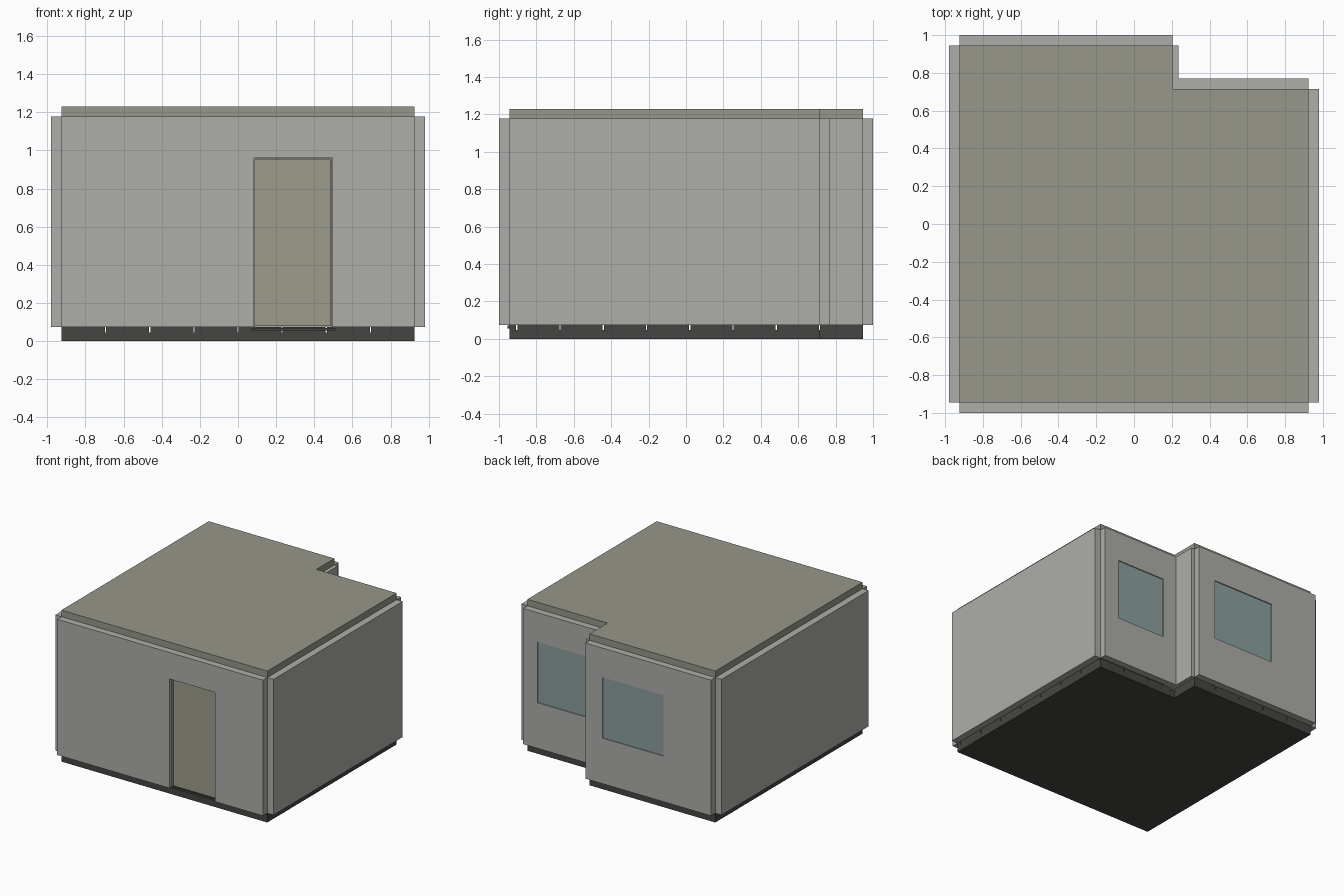
import bpy, bmesh

if "Cube" in bpy.data.objects:
    bpy.data.objects.remove(bpy.data.objects["Cube"])

def material(name, rgb):
    m = bpy.data.materials.new(name)
    m.diffuse_color = (*rgb, 1)
    m.use_nodes = True
    m.node_tree.nodes["Principled BSDF"].inputs["Base Color"].default_value = m.diffuse_color
    return m

WALL = material("wall_plaster", (0.42, 0.43, 0.40))
ROOF = material("roof_concrete", (0.31, 0.31, 0.26))
BASE = material("dark_base", (0.06, 0.06, 0.055))
DOOR = material("door_paint", (0.34, 0.33, 0.26))
GLASS = material("window_glass", (0.26, 0.35, 0.35))

def finish(name, bm, mat):
    bmesh.ops.recalc_face_normals(bm, faces=bm.faces[:])
    me = bpy.data.meshes.new(name)
    bm.to_mesh(me)
    bm.free()
    ob = bpy.data.objects.new(name, me)
    bpy.context.collection.objects.link(ob)
    if mat:
        me.materials.append(mat)
    return ob

def add_prism(bm, outline, z0, z1):
    face = bm.faces.new([bm.verts.new((x, y, z0)) for x, y in outline])
    ext = bmesh.ops.extrude_face_region(bm, geom=[face])
    verts = [v for v in ext["geom"] if isinstance(v, bmesh.types.BMVert)]
    bmesh.ops.translate(bm, verts=verts, vec=(0, 0, z1 - z0))

def rect(x0, x1, y0, y1):
    return [(x0, y0), (x1, y0), (x1, y1), (x0, y1)]

def prism(name, outline, z0, z1, mat):
    bm = bmesh.new()
    add_prism(bm, outline, z0, z1)
    return finish(name, bm, mat)

def box(name, x0, x1, y0, y1, z0, z1, mat):
    return prism(name, rect(x0, x1, y0, y1), z0, z1, mat)

def cut(wall, x0, x1, y0, y1, z0, z1):
    cutter = box(wall.name + "_cutter", x0, x1, y0, y1, z0, z1, None)
    cutter.hide_render = True
    cutter.display_type = 'WIRE'
    mod = wall.modifiers.new("opening", 'BOOLEAN')
    mod.operation, mod.solver, mod.object = 'DIFFERENCE', 'EXACT', cutter

# Main dimensions: inner footprint with a notch at the back right
X, Y = 0.925, 0.945
NX, NY = 0.205, 0.714
T = 0.055
Z0, Z1 = 0.075, 1.177
plan = [(-X, -Y), (X, -Y), (X, NY), (NX, NY), (NX, Y), (-X, Y)]

# Foundation slab and roof slab share the plan
prism("foundation", plan, 0.0, 0.046, BASE)
prism("roof_slab", plan, Z1 - 0.002, 1.23, ROOF)

# Floor tiles with narrow joints, clipped to the plan
bm = bmesh.new()
pitch, gap = 2 * X / 8, 0.003
for i in range(8):
    for j in range(9):
        x0, x1 = -X + i * pitch, -X + (i + 1) * pitch
        y1 = Y - j * pitch
        y0 = max(y1 - pitch, -Y)
        if j == 0:
            x1 = min(x1, NX)
        if x1 - x0 < 0.02:
            continue
        gx0, gx1 = (gap if i else 0), (gap if i < 7 else 0)
        gy1 = gap if j else 0
        gy0 = gap if j < 8 else 0
        add_prism(bm, rect(x0 + gx0, x1 - gx1, y0 + gy0, y1 - gy1), 0.046, Z0)
finish("floor_tiles", bm, BASE)

# Wall panels
front = box("front_wall", -X, X, -Y - T, -Y, Z0, Z1, WALL)
box("left_wall", -X - T, -X, -Y, Y, Z0, Z1, WALL)
box("right_wall", X, X + T, -Y, NY, Z0, Z1, WALL)
back = box("back_wall", -X, NX, Y, Y + T, Z0, Z1, WALL)
recess = box("recessed_back_wall", NX, X, NY, NY + T, Z0, Z1, WALL)
box("notch_side_wall", NX, NX + 0.03, NY + T, Y, Z0, Z1, WALL)

# Door opening, leaf, frame and sill
cut(front, 0.083, 0.495, -1.1, -0.9, 0.0, 0.962)
box("door_leaf", 0.09, 0.488, -Y - 0.012, -Y + 0.005, Z0 + 0.004, 0.953, DOOR)
for name, x0, x1, z0, z1 in (("left_door_jamb", 0.083, 0.088, Z0, 0.962),
                             ("right_door_jamb", 0.490, 0.495, Z0, 0.962),
                             ("door_head", 0.088, 0.490, 0.955, 0.962)):
    box(name, x0, x1, -Y - 0.03, -Y, z0, z1, WALL)
box("door_sill", 0.07, 0.51, -Y - 0.01, -Y, 0.055, 0.07, BASE)

# Windows in the two back walls
for wall, name, x0, x1, y in ((back, "back_window", -0.50, 0.05, Y),
                              (recess, "recessed_window", 0.36, 0.795, NY)):
    cut(wall, x0, x1, y - 0.05, y + 0.1, 0.445, 0.94)
    box(name, x0, x1, y + 0.01, y + T - 0.008, 0.445, 0.94, GLASS)
